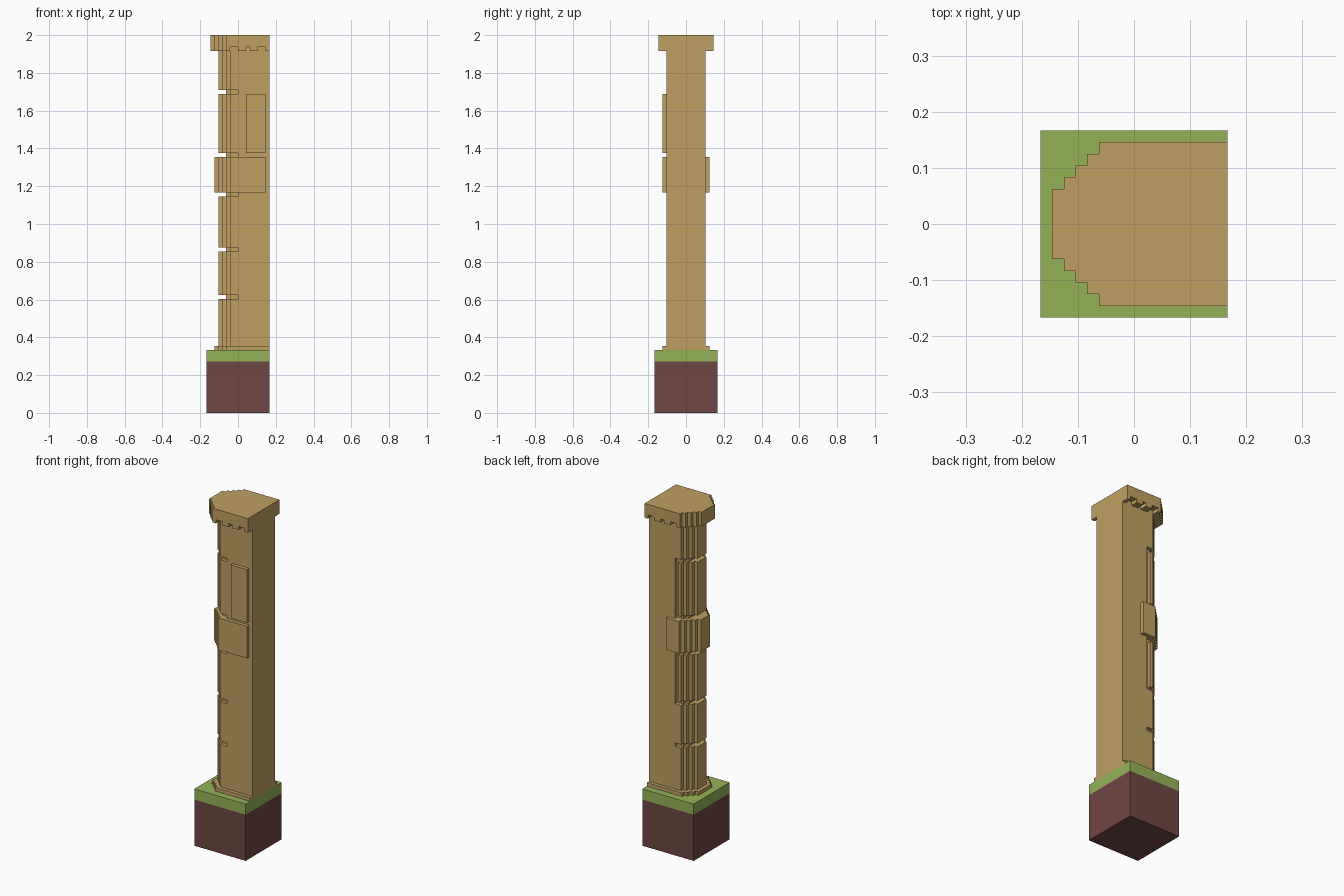
import bpy
import bmesh

UNIT = 2 / 96  # one block of the grid

cube = bpy.data.objects.get("Cube")
if cube:
    bpy.data.objects.remove(cube, do_unlink=True)


def make_material(name, rgb):
    mat = bpy.data.materials.new(name)
    mat.use_nodes = True
    mat.diffuse_color = (*rgb, 1)
    mat.node_tree.nodes["Principled BSDF"].inputs["Base Color"].default_value = (*rgb, 1)
    return mat


STONE = make_material("sandstone", (0.53, 0.35, 0.125))
GRASS = make_material("grass green", (0.30, 0.45, 0.095))
EARTH = make_material("earth brown", (0.162, 0.061, 0.054))


def prism(name, outline, z0, z1, mat):
    """Upright prism over a closed outline, in grid units."""
    bm = bmesh.new()
    face = bm.faces.new([bm.verts.new((x * UNIT, y * UNIT, z0 * UNIT)) for x, y in outline])
    top = bmesh.ops.extrude_face_region(bm, geom=[face])["geom"]
    bmesh.ops.translate(bm, vec=(0, 0, (z1 - z0) * UNIT),
                        verts=[g for g in top if isinstance(g, bmesh.types.BMVert)])
    bmesh.ops.recalc_face_normals(bm, faces=bm.faces)
    mesh = bpy.data.meshes.new(name)
    bm.to_mesh(mesh)
    bm.free()
    mesh.materials.append(mat)
    obj = bpy.data.objects.new(name, mesh)
    bpy.context.collection.objects.link(obj)
    return obj


def box(name, x0, x1, y0, y1, z0, z1, mat=STONE):
    return prism(name, [(x0, y0), (x1, y0), (x1, y1), (x0, y1)], z0, z1, mat)


def nose(x, half, steps):
    """Stepped rounding: each block further back is one block wider."""
    return [(x + i, half + i) for i in range(steps)]


def stepped(name, steps, z0, z1, end=8, slot=False):
    """Symmetric stepped prism; slot cuts a seam into the back side."""
    side = []
    for i, (x, half) in enumerate(steps):
        stop = steps[i + 1][0] if i + 1 < len(steps) else end
        side += [(x, half), (stop, half)]
    front = [(x, -y) for x, y in side]
    back = list(side)
    if slot:
        h = steps[-1][1]
        back[-1:] = [(-1, h), (-1, h - 1), (0, h - 1), (0, h), side[-1]]
    return prism(name, front + back[::-1], z0, z1, STONE)


# Ground block
box("earth_block", -8, 8, -8, 8, 0, 13, EARTH)
box("grass_layer", -8, 8, -8, 8, 13, 16, GRASS)

# Foot and shaft courses
stepped("foot", nose(-6, 3, 4), 16, 17)
shaft = nose(-5, 2, 4)
for i, (low, high, slot) in enumerate([(17, 29, False), (30, 41, False), (42, 55, True),
                                       (66, 81, True), (82, 93, False)]):
    stepped(f"shaft_course_{i + 1}", shaft, low, high, slot=slot)

# Recessed joints between the courses
for i, low in enumerate((29, 41, 55, 65, 81)):
    stepped(f"joint_{i + 1}", [(-3, 3), (-2, 4), (0, 5)], low, low + 1)

# Raised band and panels
stepped("band", nose(-6, 2, 5), 56, 65, end=2)
box("band_core", 2, 8, -5, 5, 56, 65)
box("lower_panel", 2, 7, -6, -5, 56, 65)
box("upper_panel", 2, 7, -6, -5, 66, 81)

# Cap with a toothed lower edge
stepped("cap", nose(-7, 3, 5), 93, 96)
cap_nose = nose(-7, 3, 5)
for i, (x, half) in enumerate(cap_nose):
    inner = dict(shaft).get(x, 0)
    for side in (-1, 1):
        box(f"cap_lip_{i + 1}_{'front' if side < 0 else 'back'}",
            x, x + 1, min(side * inner, side * half), max(side * inner, side * half), 92, 93)
for i, (x0, x1) in enumerate([(0, 2), (3, 5), (7, 8)]):
    box(f"front_tooth_{i + 1}", x0, x1, -7, -5, 92, 93)
    box(f"back_tooth_{i + 1}", x0, x1, 5, 7, 92, 93)
